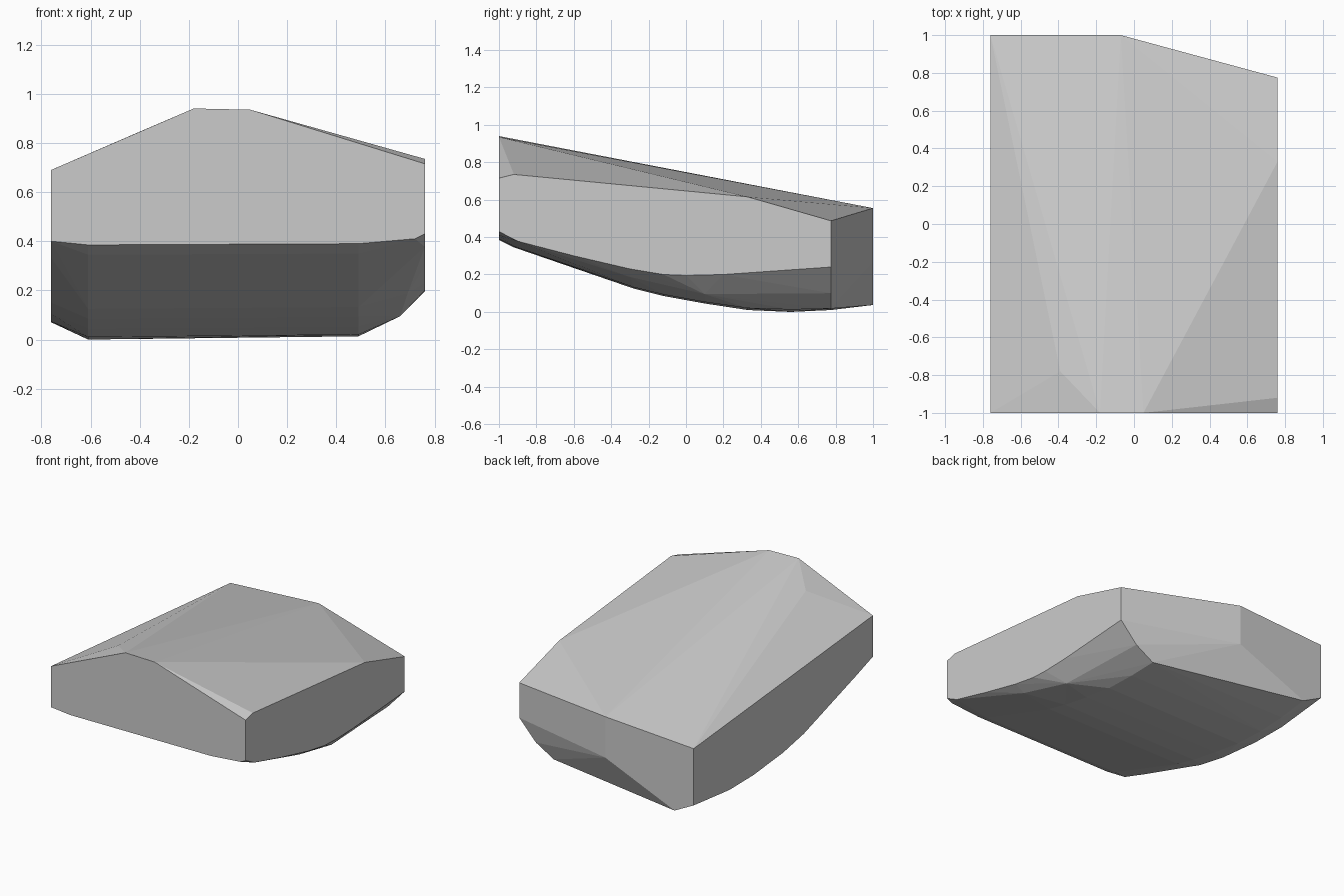
import bpy
import bmesh
import math

default = bpy.data.objects.get("Cube")
if default:
    bpy.data.objects.remove(default)

HALF = 0.76  # half width of the block


def rail(x, profile):
    """Points of a lengthwise (y, z) profile lying at one x."""
    return [(x, y, z) for y, z in profile]


# Crown: ridge, shoulders and the slanted rear right corner
crown = [
    (-HALF, -1, 0.69), (-0.18, -1, 0.94), (0.05, -1, 0.935), (HALF, -1, 0.715),
    (-0.39, -0.78, 0.85),
    (HALF, -0.92, 0.735), (HALF, 0.33, 0.615), (HALF, 0.775, 0.487),
    (-0.07, 1, 0.555), (-HALF, 1, 0.514), (-0.07, 1, 0.266),
]

# Curved underside, one profile per lengthwise edge
left_edge = rail(-HALF, [(-1, 0.40), (-0.8, 0.332), (-0.23, 0.15), (0, 0.105),
                         (0.33, 0.073), (0.6, 0.07), (1, 0.113)])
left_keel = rail(-0.61, [(-1, 0.385), (-0.92, 0.345), (-0.28, 0.125), (-0.12, 0.085),
                         (0.1, 0.045), (0.33, 0.01), (0.56, 0), (0.775, 0.01), (1, 0.037)])
right_keel = rail(0.49, [(-1, 0.39), (-0.92, 0.35), (-0.28, 0.132), (-0.12, 0.093),
                         (0.1, 0.053), (0.33, 0.02), (0.56, 0.013), (0.775, 0.018)])
right_chine = [(0.72, -1, 0.41), (0.69, -0.3, 0.187), (0.66, 0.1, 0.095), (0.63, 0.775, 0.1)]
right_edge = rail(HALF, [(-1, 0.43), (-0.9, 0.378), (-0.6, 0.3), (-0.3, 0.23),
                         (-0.12, 0.2), (0, 0.195), (0.2, 0.2), (0.775, 0.24)])

# Wrap all the edges in one faceted skin
bm = bmesh.new()
for point in crown + left_edge + left_keel + right_keel + right_chine + right_edge:
    bm.verts.new(point)
hull = bmesh.ops.convex_hull(bm, input=bm.verts[:])
spare = {v for v in hull["geom_interior"] + hull["geom_unused"]
         if isinstance(v, bmesh.types.BMVert)}
bmesh.ops.delete(bm, geom=list(spare), context='VERTS')

# Merge the flat sides back into single faces
bmesh.ops.dissolve_limit(bm, angle_limit=math.radians(0.5),
                         verts=bm.verts[:], edges=bm.edges[:])
bmesh.ops.recalc_face_normals(bm, faces=bm.faces[:])

mesh = bpy.data.meshes.new("faceted_block")
bm.to_mesh(mesh)
bm.free()
block = bpy.data.objects.new("faceted_block", mesh)
bpy.context.collection.objects.link(block)

# Plain grey finish
grey = bpy.data.materials.new("light_grey")
grey.use_nodes = True
colour = (0.6, 0.6, 0.6, 1)
grey.diffuse_color = colour
grey.node_tree.nodes["Principled BSDF"].inputs["Base Color"].default_value = colour
mesh.materials.append(grey)
